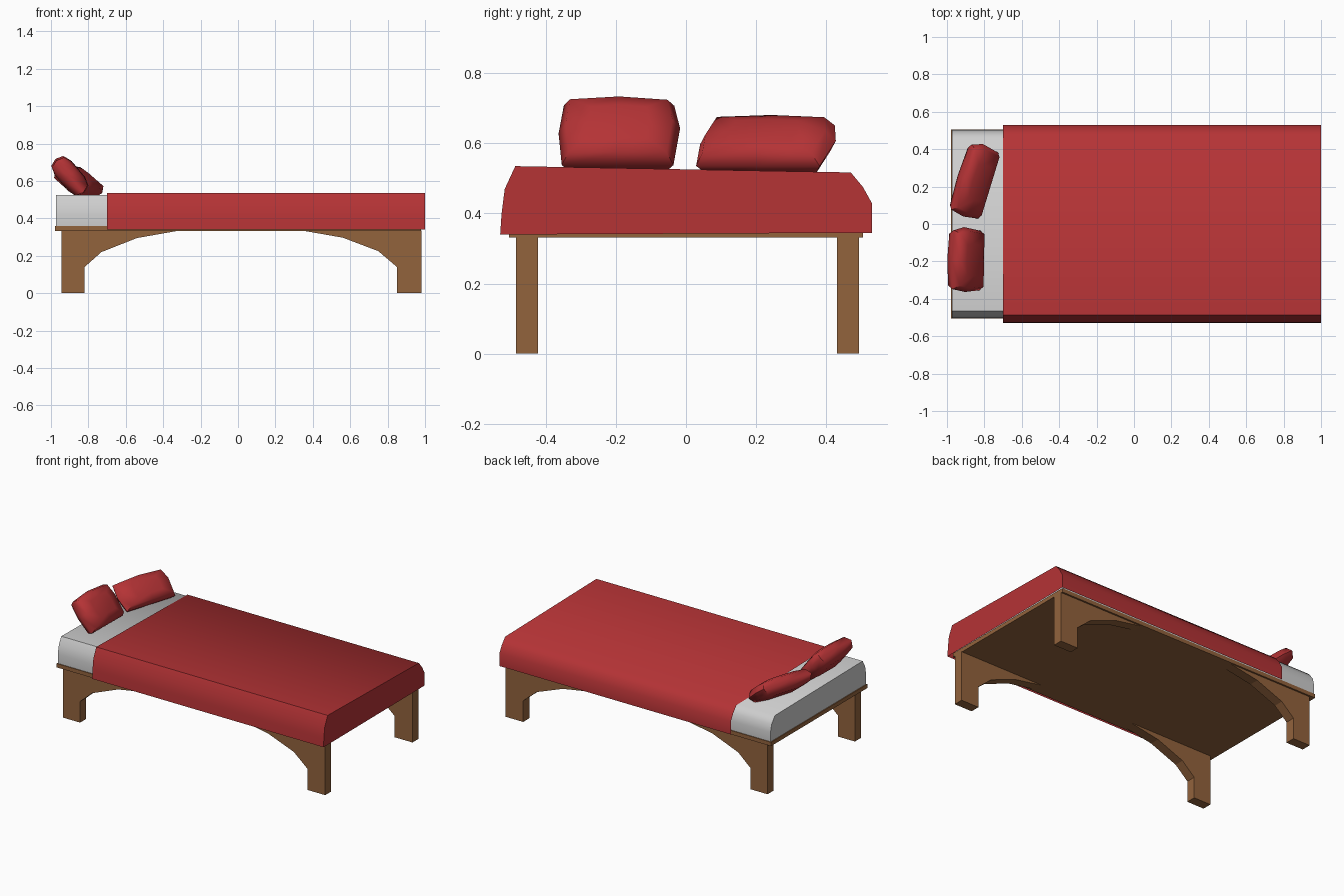
import bpy, bmesh, math
from mathutils import Matrix, Vector

if "Cube" in bpy.data.objects:
    bpy.data.objects.remove(bpy.data.objects["Cube"])


def material(name, rgb):
    m = bpy.data.materials.new(name)
    m.diffuse_color = (*rgb, 1)
    m.use_nodes = True
    m.node_tree.nodes["Principled BSDF"].inputs["Base Color"].default_value = m.diffuse_color
    return m


WOOD = material("brown wood", (0.29, 0.125, 0.046))
SHEET = material("pale grey sheet", (0.62, 0.62, 0.62))
RED = material("red fabric", (0.46, 0.033, 0.036))


def finish(bm, name, mat, angle=None):
    bmesh.ops.recalc_face_normals(bm, faces=bm.faces[:])
    me = bpy.data.meshes.new(name)
    bm.to_mesh(me)
    bm.free()
    me.materials.append(mat)
    ob = bpy.data.objects.new(name, me)
    bpy.context.collection.objects.link(ob)
    if angle:
        bpy.ops.object.select_all(action='DESELECT')
        bpy.context.view_layer.objects.active = ob
        ob.select_set(True)
        bpy.ops.object.shade_smooth_by_angle(angle=math.radians(angle))
    return ob


def loft(rings, closed=True, cap_start=True, cap_end=True):
    """Skin a list of equal-length point rings."""
    bm = bmesh.new()
    vs = [[bm.verts.new(p) for p in r] for r in rings]
    n = len(vs[0])
    for a, b in zip(vs, vs[1:]):
        for i in range(n if closed else n - 1):
            j = (i + 1) % n
            bm.faces.new((a[i], a[j], b[j], b[i]))
    if cap_start:
        bm.faces.new(vs[0])
    if cap_end:
        bm.faces.new(vs[-1])
    return bm


# Bed base board
bm = bmesh.new()
bmesh.ops.create_cube(bm, size=1, matrix=Matrix.Translation((0, 0, 0.345)) @ Matrix.Diagonal((1.955, 1.01, 0.026, 1)))
finish(bm, "base_board", WOOD)

# Legs with curved brackets, profile in the side plane
HEAD_LEG = [(-0.945, 0), (-0.82, 0), (-0.82, 0.14), (-0.73, 0.22), (-0.54, 0.295), (-0.33, 0.332), (-0.945, 0.334)]
FOOT_LEG = [(0.98, 0), (0.85, 0), (0.85, 0.14), (0.75, 0.225), (0.56, 0.297), (0.36, 0.332), (0.98, 0.334)]
for end, prof in (("head", HEAD_LEG), ("foot", FOOT_LEG)):
    for side, y0, y1 in (("front", -0.485, -0.422), ("back", 0.43, 0.494)):
        finish(loft([[(x, y, z) for x, z in prof] for y in (y0, y1)]), f"{end}_{side}_leg", WOOD)

# Mattress with rounded upper edges
section = [(-0.5, 0.356), (-0.502, 0.42), (-0.49, 0.48), (-0.465, 0.525),
           (0.455, 0.515), (0.49, 0.47), (0.502, 0.42), (0.5, 0.356)]
finish(loft([[(x, y, z) for y, z in section] for x in (-0.972, 0.96)]), "mattress", SHEET, 60)

# Blanket draped over the mattress, open underneath and at the head
drape = [(-0.53, 0.34), (-0.526, 0.40), (-0.517, 0.47), (-0.487, 0.535),
         (0.47, 0.517), (0.505, 0.475), (0.53, 0.43), (0.53, 0.345)]
bm = loft([[(x, y, z) for y, z in drape] for x in (-0.7, 0.999)], closed=False, cap_start=False)
finish(bm, "blanket", RED, 60)

# Pillows: bulging cushions leaning towards the head
OUTLINE = [(-0.46, -0.5), (0, -0.5), (0.45, -0.5), (0.5, 0.08), (0.45, 0.44), (0, 0.5), (-0.45, 0.45), (-0.49, 0)]


def pillow(name, centre, width, height, thick, lean, turn):
    rings = [[(thick * d, width * s * y, height * s * z) for y, z in OUTLINE]
             for s, d in ((0.5, -0.5), (0.88, -0.36), (1, 0), (0.88, 0.36), (0.5, 0.5))]
    bm = loft(rings)
    m = (Matrix.Translation(Vector(centre)) @ Matrix.Rotation(math.radians(turn), 4, 'Z')
         @ Matrix.Rotation(math.radians(-lean), 4, 'Y'))
    bmesh.ops.transform(bm, matrix=m, verts=bm.verts[:])
    finish(bm, name, RED, 60)


pillow("front_pillow", (-0.9, -0.192, 0.628), 0.35, 0.235, 0.115, 40, -1)
pillow("back_pillow", (-0.855, 0.23, 0.597), 0.405, 0.2, 0.105, 52, -17)
